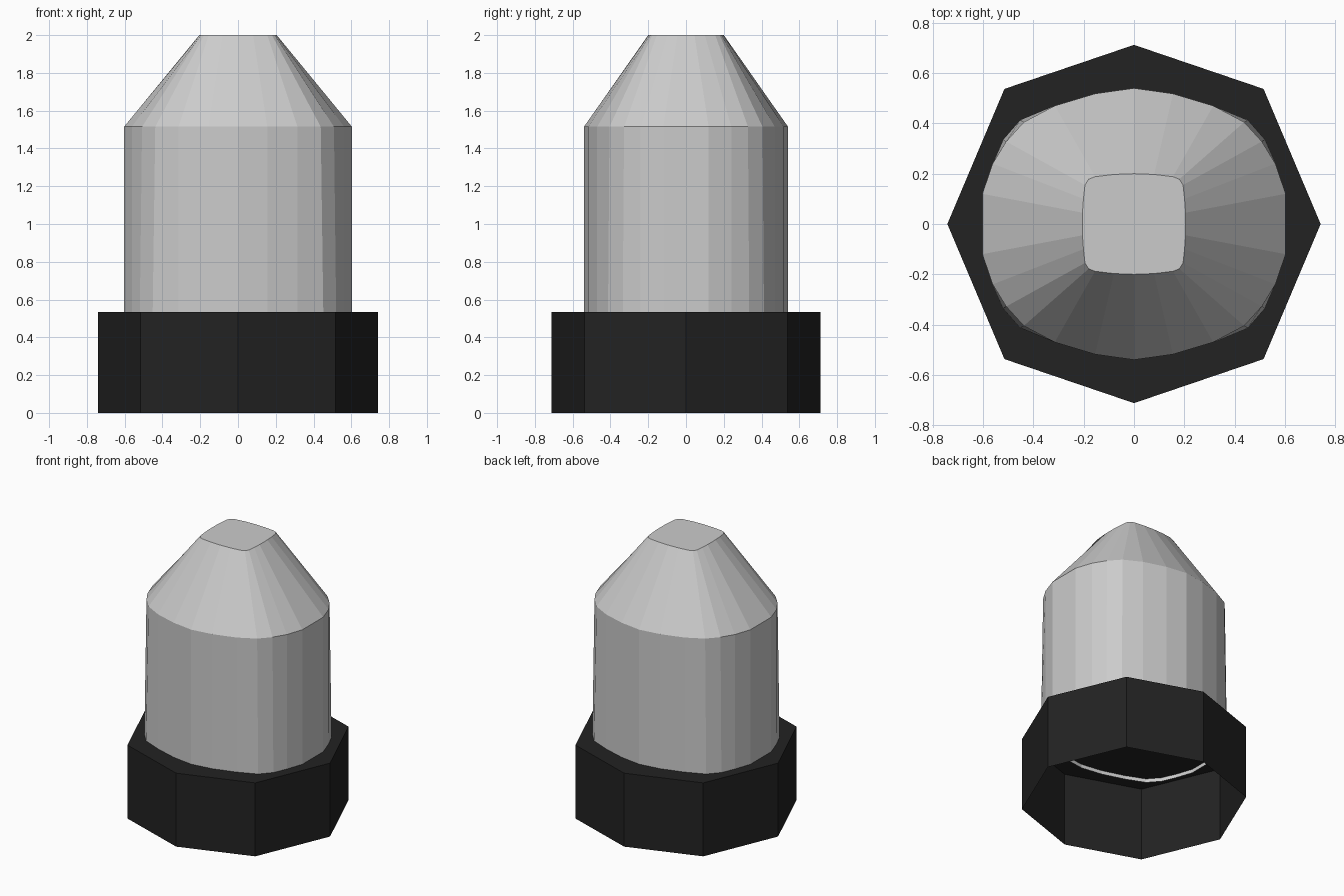
import bpy

if "Cube" in bpy.data.objects:
    bpy.data.objects.remove(bpy.data.objects["Cube"])

# quarter outlines: from the +x side round to the +y axis
BODY_LOW = [(.603, .12), (.562, .24), (.52, .335), (.452, .413), (.315, .47), (.155, .518), (0, .54)]
BODY_TOP = [(.603, .12), (.562, .24), (.508, .328), (.438, .405), (.315, .47), (.155, .518), (0, .54)]
TIP = [(.205, .045), (.201, .1), (.195, .155), (.18, .178), (.155, .188), (.08, .197), (0, .2)]
HEX = [(.742, 0), (.515, .537), (0, .712)]


def mirror_outline(quarter):
    """Mirror a quarter outline into a closed loop, dropping doubled points."""
    half = quarter + [(-x, y) for x, y in reversed(quarter)]
    full = half + [(x, -y) for x, y in reversed(half)]
    loop = []
    for p in full:
        p = (p[0] + 0.0, p[1] + 0.0)
        if p not in loop:
            loop.append(p)
    return loop


def loft(name, sections):
    """Skin (outline, z) sections upward, open below and capped on top."""
    verts, faces = [], []
    loops = [(mirror_outline(q), z) for q, z in sections]
    n = len(loops[0][0])
    for loop, z in loops:
        verts += [(x, y, z) for x, y in loop]
    for r in range(len(loops) - 1):
        for i in range(n):
            j = (i + 1) % n
            a, b = r * n, (r + 1) * n
            faces.append((a + i, a + j, b + j, b + i))
    last = (len(loops) - 1) * n
    faces.append(tuple(range(last, last + n)))
    mesh = bpy.data.meshes.new(name)
    mesh.from_pydata(verts, [], faces)
    mesh.update()
    obj = bpy.data.objects.new(name, mesh)
    bpy.context.collection.objects.link(obj)
    return obj


# grey body shell with tapered nose, sunk slightly through the collar's top
loft("body", [(BODY_LOW, .508), (BODY_TOP, 1.515), (TIP, 2.0)])

# black eight-sided collar, hollow from below
collar = loft("collar", [(HEX, 0), (HEX, .535)])
black = bpy.data.materials.new("black")
black.diffuse_color = (.016, .016, .016, 1)
black.use_nodes = True
black.node_tree.nodes["Principled BSDF"].inputs["Base Color"].default_value = black.diffuse_color
collar.data.materials.append(black)
